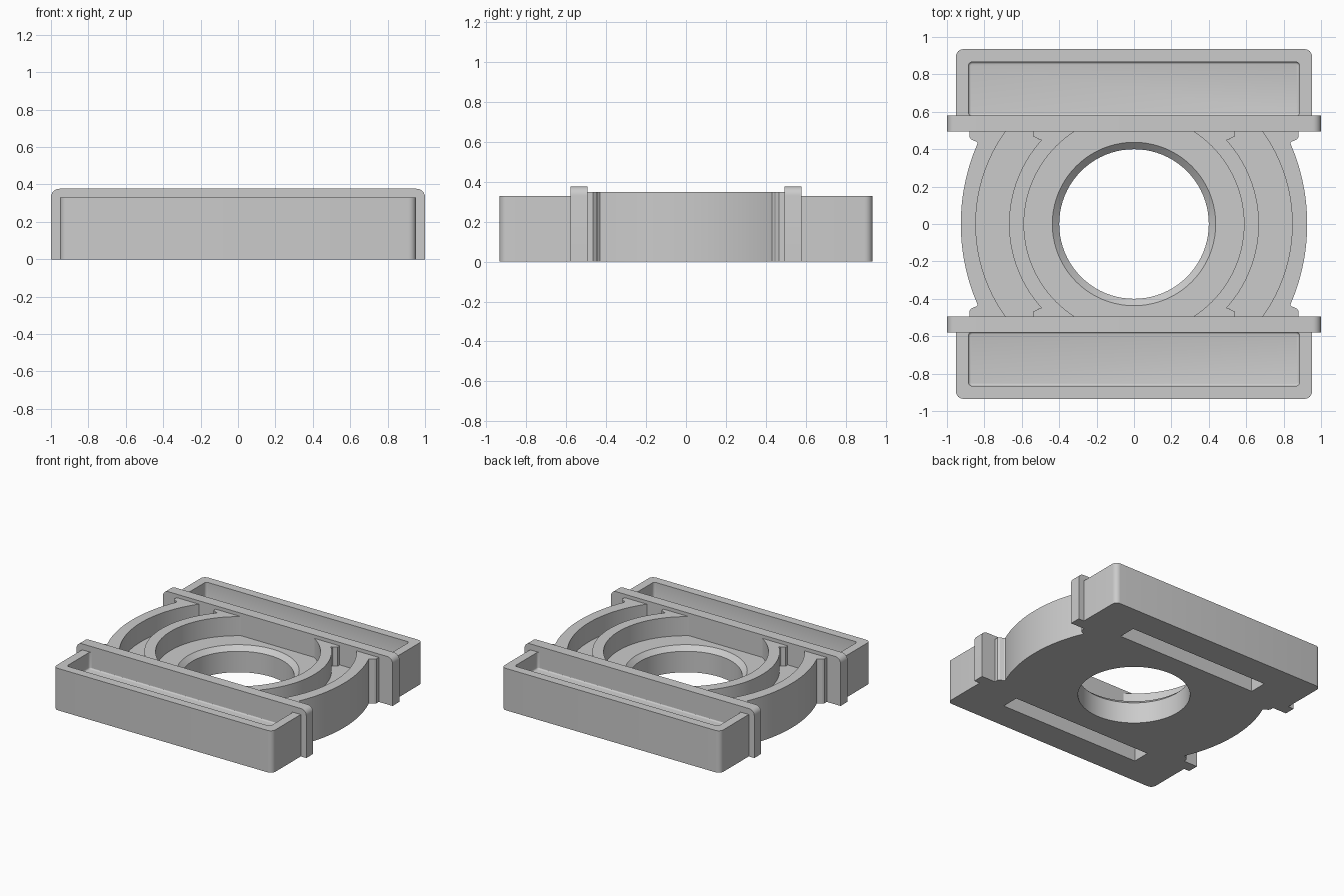
import bpy, bmesh, math
from mathutils import Vector

if "Cube" in bpy.data.objects:
    bpy.data.objects.remove(bpy.data.objects["Cube"], do_unlink=True)

grey = bpy.data.materials.new("plain_grey")
grey.use_nodes = True
COLOR = (0.6, 0.6, 0.6, 1)
grey.diffuse_color = COLOR
grey.node_tree.nodes["Principled BSDF"].inputs["Base Color"].default_value = COLOR

FLOOR, RING_TOP, BOX_TOP, WALL_TOP = 0.2, 0.35, 0.33, 0.377
CLIP = 0.53  # curved parts end inside the cross walls


def prism(name, outline, low, high, axis="Z", bottom_round=0):
    """Extrude a closed outline along Z, or an XZ outline along Y."""
    bm = bmesh.new()
    place = (lambda a, b, t: (a, b, t)) if axis == "Z" else (lambda a, b, t: (a, t, b))
    face = bm.faces.new([bm.verts.new(place(a, b, low)) for a, b in outline])
    rim = list(face.edges)
    top = bmesh.ops.extrude_face_region(bm, geom=[face], use_keep_orig=True)["geom"]
    shift = Vector(place(0, 0, high - low))
    bmesh.ops.translate(bm, vec=shift, verts=[v for v in top if isinstance(v, bmesh.types.BMVert)])
    bmesh.ops.recalc_face_normals(bm, faces=bm.faces)
    if bottom_round:
        bmesh.ops.bevel(bm, geom=rim, offset=bottom_round, segments=3, profile=0.5,
                        affect="EDGES")
    return finish(name, bm)


def finish(name, bm):
    mesh = bpy.data.meshes.new(name)
    bm.to_mesh(mesh)
    bm.free()
    mesh.materials.append(grey)
    ob = bpy.data.objects.new(name, mesh)
    bpy.context.collection.objects.link(ob)
    return ob


def activate(ob):
    bpy.ops.object.select_all(action="DESELECT")
    ob.select_set(True)
    bpy.context.view_layer.objects.active = ob


def smooth(ob):
    activate(ob)
    bpy.ops.object.shade_smooth_by_angle(angle=math.radians(35))


def cut(ob, cutter):
    mod = ob.modifiers.new("cut", "BOOLEAN")
    mod.operation, mod.solver, mod.object = "DIFFERENCE", "EXACT", cutter
    activate(ob)
    bpy.ops.object.modifier_apply(modifier=mod.name)
    bpy.data.objects.remove(cutter, do_unlink=True)


def rounded(x0, x1, y0, y1, low_r, high_r, steps=6):
    """Rectangle with one radius for the low-y corners and one for the high-y corners."""
    pts = []
    for x, y, sx, sy, r, start in ((x1, y1, -1, -1, high_r, 0), (x0, y1, 1, -1, high_r, 90),
                                   (x0, y0, 1, 1, low_r, 180), (x1, y0, -1, 1, low_r, 270)):
        if r == 0:
            pts.append((x, y))
            continue
        for i in range(steps + 1):
            a = math.radians(start + 90 * i / steps)
            pts.append((x + sx * r + r * math.cos(a), y + sy * r + r * math.sin(a)))
    return pts


def arc(reach, r, steps=40):
    """Right-hand arc of radius r reaching x = reach, clipped at y = -CLIP and y = CLIP."""
    end = math.asin(CLIP / r)
    angles = [end * (2 * i / steps - 1) for i in range(steps + 1)]
    return [(reach - r + r * math.cos(a), r * math.sin(a)) for a in angles]


def flip(points, sx, sy):
    return [(x * sx, y * sy) for x, y in points]


# Base plate with a chamfered round opening
outer_face = arc(0.926, 1.08)
plate = prism("base_plate", outer_face + flip(outer_face, -1, -1), 0, FLOOR)
bm = bmesh.new()
levels = [(0.40, -0.1), (0.40, 0.165), (0.437, FLOOR), (0.437, 0.3)]
profile = [bm.verts.new((r, 0, z)) for r, z in levels]
profile_edges = [bm.edges.new(pair) for pair in zip(profile, profile[1:])]
bmesh.ops.spin(bm, geom=profile + profile_edges, cent=(0, 0, 0), axis=(0, 0, 1),
               angle=math.tau, steps=80)
bmesh.ops.remove_doubles(bm, verts=bm.verts, dist=0.0001)
bmesh.ops.holes_fill(bm, edges=[e for e in bm.edges if e.is_boundary])
bmesh.ops.recalc_face_normals(bm, faces=bm.faces)
opening = finish("opening_cutter", bm)
opening.hide_render = True
cut(plate, opening)
smooth(plate)

# Curved walls on both sides, with a small stepped ear at each end
walls = (("outer", outer_face, arc(0.846, 0.846)),
         ("inner", arc(0.668, 0.668), arc(0.588, 0.588)))
outer_ear = [(0.73, 0.5), (0.76, 0.44), (0.82, 0.434), (0.834, 0.43), (0.843, 0.44),
             (0.87, 0.452), (0.88, 0.465), (0.88, 0.5)]
inner_ear = [(0.38, 0.5), (0.42, 0.46), (0.507, 0.448), (0.512, 0.456), (0.54, 0.468), (0.54, 0.5)]
for side, sx in (("left", 1), ("right", -1)):
    for label, far, near in walls:
        smooth(prism(f"{label}_curved_wall_{side}", flip(far + near[::-1], sx, 1), FLOOR, RING_TOP))
    for end, sy in (("front", -1), ("back", 1)):
        prism(f"outer_ear_{end}_{side}", flip(outer_ear, sx, sy), 0, RING_TOP)
        prism(f"inner_ear_{end}_{side}", flip(inner_ear, sx, sy), FLOOR, RING_TOP)

for end, sy in (("front", -1), ("back", 1)):
    # Cross wall with rounded top corners
    wall = prism(f"cross_wall_{end}", rounded(-1, 1, 0, WALL_TOP, 0, 0.045),
                 0.494 * sy, 0.579 * sy, "Y")
    smooth(wall)

    # End tray, hollow on top and slotted underneath
    tray = prism(f"end_tray_{end}", flip(rounded(-0.952, 0.952, 0.56, 0.935, 0, 0.04), 1, sy),
                 0, BOX_TOP)
    hollow = prism("hollow_cutter", flip(rounded(-0.885, 0.885, 0.578, 0.866, 0.02, 0.02), 1, sy),
                   FLOOR, 0.5, bottom_round=0.012)
    slot = prism("slot_cutter", flip(rounded(-0.61, 0.61, 0.578, 0.718, 0, 0), 1, sy), -0.1, 0.13)
    for cutter in (hollow, slot):
        cutter.hide_render = True
        cut(tray, cutter)
    smooth(tray)
